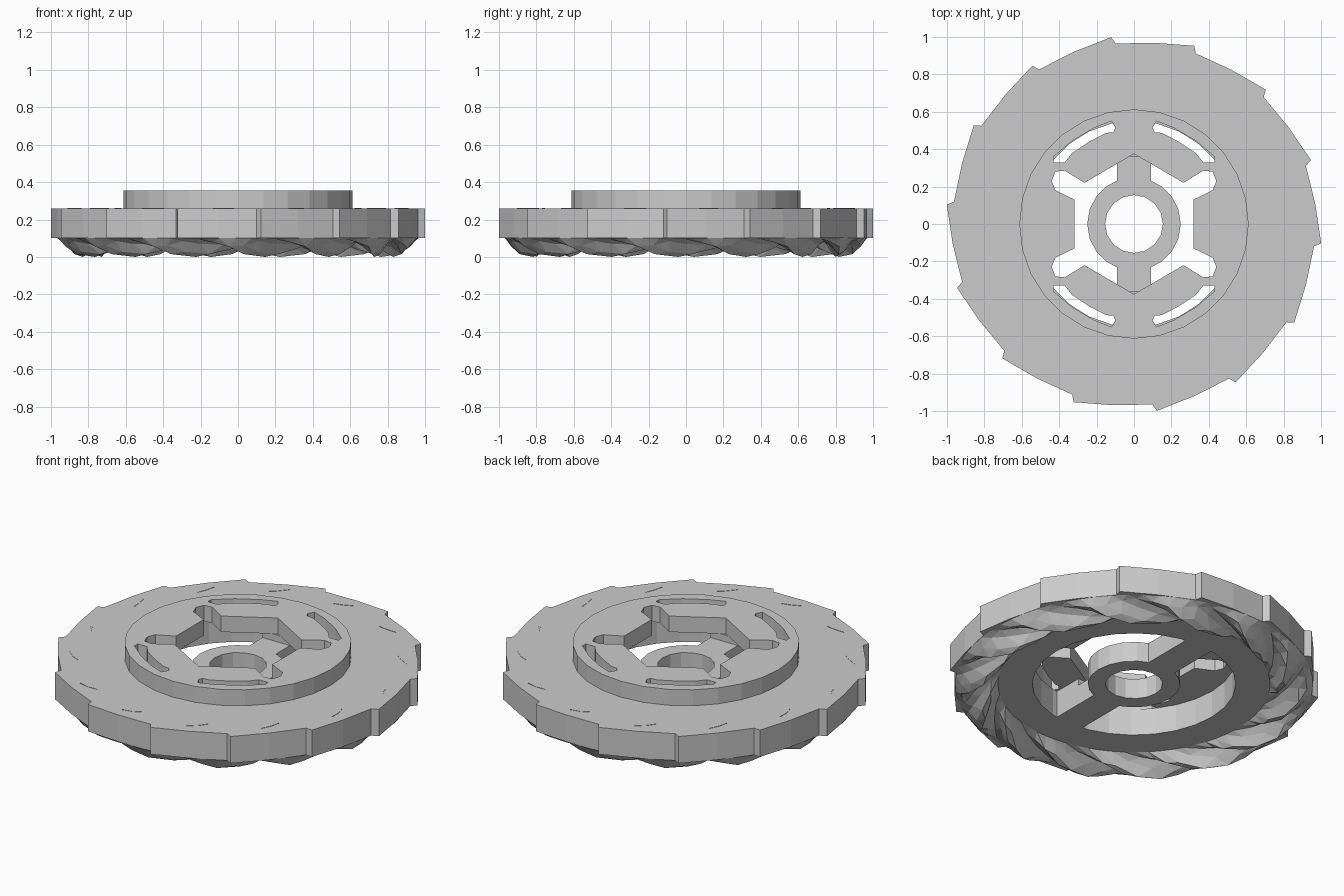
import bpy, bmesh
from math import sin, cos, pi, radians

if "Cube" in bpy.data.objects:
    bpy.data.objects.remove(bpy.data.objects["Cube"])

TEETH = 14


def polar(r, deg):
    return (r * cos(radians(deg)), r * sin(radians(deg)))


def circle(r, n, start=0.0):
    return [polar(r, start + 360 * i / n) for i in range(n)]


def finish(bm, name):
    me = bpy.data.meshes.new(name)
    bm.to_mesh(me)
    bm.free()
    ob = bpy.data.objects.new(name, me)
    bpy.context.collection.objects.link(ob)
    return ob


def plate(name, outer, holes, z0, z1):
    """Flat outline with holes, extruded from z0 to z1."""
    bm = bmesh.new()
    edges = []
    for loop in [outer] + holes:
        vs = [bm.verts.new((x, y, z0)) for x, y in loop]
        edges += [bm.edges.new((vs[i - 1], vs[i])) for i in range(len(vs))]
    bmesh.ops.triangle_fill(bm, edges=edges, use_beauty=True,
                            use_dissolve=False, normal=(0, 0, 1))
    ext = bmesh.ops.extrude_face_region(bm, geom=bm.faces[:])
    top = [g for g in ext["geom"] if isinstance(g, bmesh.types.BMVert)]
    bmesh.ops.translate(bm, verts=top, vec=(0, 0, z1 - z0))
    bmesh.ops.recalc_face_normals(bm, faces=bm.faces[:])
    return finish(bm, name)


# Saw-toothed outer ring
teeth = []
for i in range(TEETH):
    a = 97 - i * 360 / TEETH
    teeth += [polar(1.006, a), polar(0.970, a - 1.2), polar(0.975, a - 13.5)]
inner_ring = circle(0.755, TEETH)
plate("toothed_ring", teeth, [inner_ring], 0.10, 0.26)

# Inner body with the open cavity
plate("inner_body", inner_ring, [circle(0.55, 28)], 0.10, 0.26)

# Raised cap with the notched hexagonal opening and four curved slots
quarter = [(0.265, 0.22), (0.37, 0.285), (0.42, 0.28), (0.44, 0.23),
           (0.42, 0.18), (0.317, 0.13)]
right = [(0, 0.375)] + quarter + [(x, -y) for x, y in reversed(quarter)]
opening = right + [(-x, -y) for x, y in right]
slot = [(0.10, 0.515), (0.12, 0.55), (0.21, 0.515), (0.33, 0.445), (0.43, 0.36),
        (0.43, 0.33), (0.37, 0.33), (0.33, 0.38), (0.24, 0.44), (0.15, 0.487), (0.11, 0.49)]
slots = [[(sx * x, sy * y) for x, y in slot] for sx in (1, -1) for sy in (1, -1)]
plate("raised_cap", circle(0.613, 28), [opening] + slots, 0.26, 0.355)

# Central hub and the two spokes holding it
plate("hub", circle(0.25, 20), [circle(0.155, 16)], 0.10, 0.22)
for s, side in ((1, "back"), (-1, "front")):
    def bar(y0, y1):
        return [(-0.09, s * y0), (0.09, s * y0), (0.09, s * y1), (-0.09, s * y1)]
    plate("spoke_" + side, bar(0.23, 0.36), [], 0.10, 0.22)
    plate("spoke_root_" + side, bar(0.36, 0.555), [], 0.10, 0.26)

# Swirling faceted tread underneath: (radius, depth, twist in degrees)
profile = [(0.735, 0.0, 16), (0.775, 0.065, 9), (0.83, 0.1, 0),
           (0.89, 0.085, -8), (0.935, 0.045, -13), (0.967, 0.0, -16)]
wave = [1.0, 0.85, 0.35, 0.12, 0.5]
bm = bmesh.new()
n = TEETH * len(wave)
rings = []
for r, d, tw in profile:
    rings.append([bm.verts.new((*polar(r, 100 + tw + 360 * k / n),
                                0.10 - d * wave[k % len(wave)])) for k in range(n)])
for a, b in zip(rings, rings[1:]):
    for k in range(n):
        j = (k + 1) % n
        bm.faces.new((a[k], a[j], b[j]))
        bm.faces.new((a[k], b[j], b[k]))
bmesh.ops.recalc_face_normals(bm, faces=bm.faces[:])
if sum(f.normal.z for f in bm.faces) > 0:
    bmesh.ops.reverse_faces(bm, faces=bm.faces[:])
finish(bm, "tread")

# Slivers of the tread blades showing on the top face
for i in range(TEETH):
    a = 88.5 - i * 360 / TEETH
    sliver = [polar(0.863, a), polar(0.878, a - 3), polar(0.913, a - 7), polar(0.893, a - 3.2)]
    plate("blade_sliver_%d" % (i + 1), sliver, [], 0.255, 0.262)
